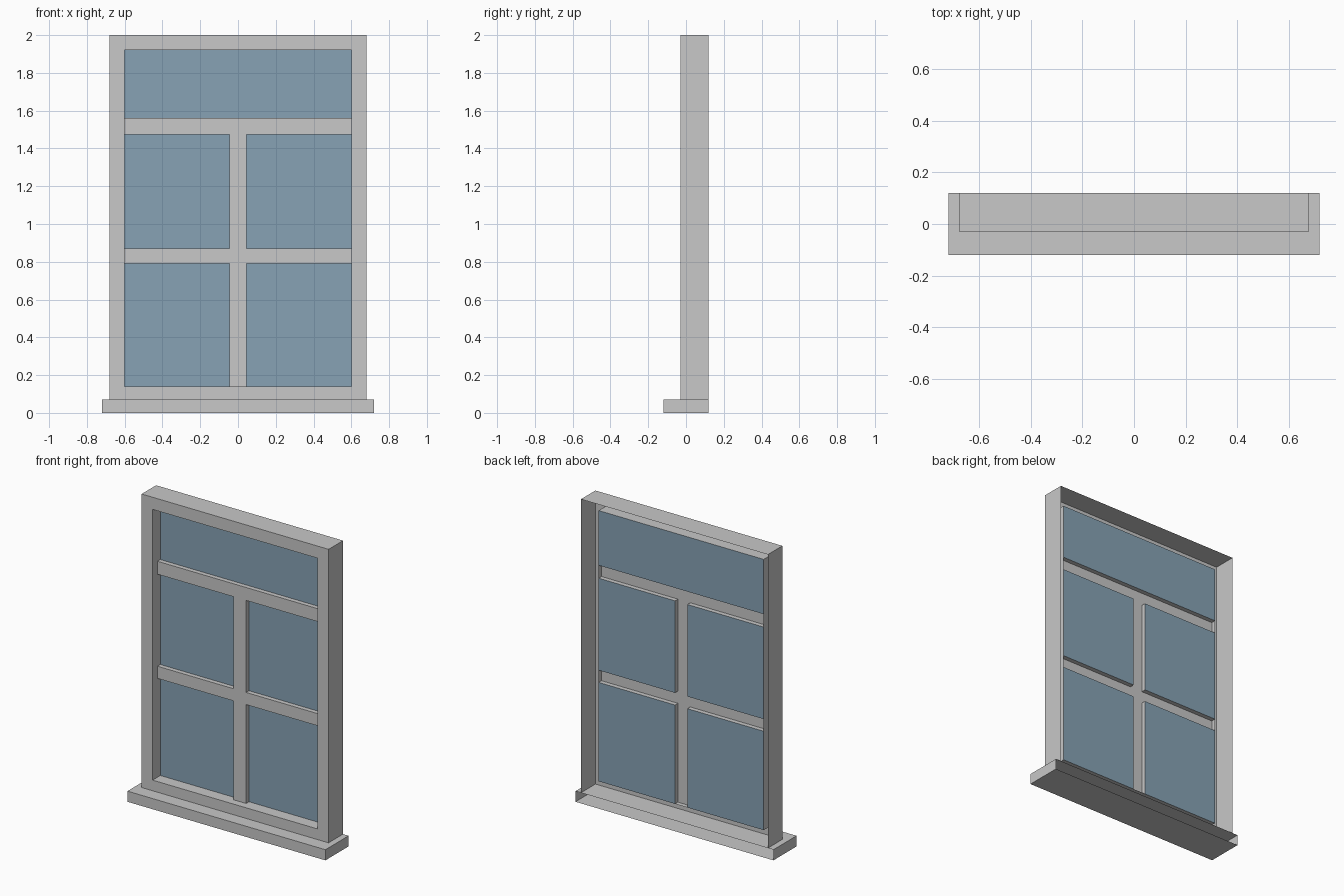
import bpy, bmesh
from mathutils import Vector

if "Cube" in bpy.data.objects:
    bpy.data.objects.remove(bpy.data.objects["Cube"])


def material(name, rgb):
    m = bpy.data.materials.new(name)
    m.diffuse_color = (*rgb, 1)
    m.use_nodes = True
    m.node_tree.nodes["Principled BSDF"].inputs["Base Color"].default_value = m.diffuse_color
    return m


GREY = material("light grey paint", (0.58, 0.58, 0.58))
BLUE = material("blue glass", (0.245, 0.365, 0.46))

FRONT, BACK = -0.03, 0.12      # frame depth
BAR, PANE = 0.02, 0.05         # glazing bar face and glass plane
L, R, B, T = -0.6, 0.6, 0.14, 1.92   # frame opening


def quad(bm, pts, normal):
    """One face, wound so that it faces the given direction."""
    f = bm.faces.new([bm.verts.new(p) for p in pts])
    f.normal_update()
    if f.normal.dot(Vector(normal)) < 0:
        f.normal_flip()


def plate(bm, x0, x1, z0, z1, y):
    quad(bm, [(x0, y, z0), (x1, y, z0), (x1, y, z1), (x0, y, z1)], (0, -1, 0))


def walls(bm, x0, x1, z0, z1, y0, y1, out, sides="lrbt"):
    """Sides of a rectangular tube; out=1 faces outward, -1 inward."""
    for key, (ax, az), (bx, bz), n in (
            ("l", (x0, z0), (x0, z1), (-1, 0, 0)),
            ("r", (x1, z0), (x1, z1), (1, 0, 0)),
            ("b", (x0, z0), (x1, z0), (0, 0, -1)),
            ("t", (x0, z1), (x1, z1), (0, 0, 1))):
        if key in sides:
            quad(bm, [(ax, y0, az), (bx, y0, bz), (bx, y1, bz), (ax, y1, az)],
                 Vector(n) * out)


def finish(bm, name, mat):
    bmesh.ops.remove_doubles(bm, verts=bm.verts, dist=1e-5)
    me = bpy.data.meshes.new(name)
    bm.to_mesh(me)
    bm.free()
    me.materials.append(mat)
    bpy.context.collection.objects.link(bpy.data.objects.new(name, me))


# Sill: box with an open back
bm = bmesh.new()
plate(bm, -0.72, 0.72, 0, 0.07, -0.12)
walls(bm, -0.72, 0.72, 0, 0.07, -0.12, BACK, 1)
finish(bm, "sill", GREY)

# Outer frame: hollow at the back, with a reveal running in to the glass
bm = bmesh.new()
plate(bm, -0.68, L, 0.07, 2.0, FRONT)
plate(bm, R, 0.68, 0.07, 2.0, FRONT)
plate(bm, L, R, 0.07, B, FRONT)
plate(bm, L, R, T, 2.0, FRONT)
walls(bm, -0.68, 0.68, 0.07, 2.0, FRONT, BACK, 1, "lrt")
walls(bm, L, R, B, T, FRONT, PANE, -1)
finish(bm, "outer_frame", GREY)

# Panes between the glazing bars
panes = [(L, R, 1.56, T)]
for z0, z1 in ((B, 0.79), (0.87, 1.475)):
    panes += [(L, -0.045, z0, z1), (0.045, R, z0, z1)]

# Glazing bars: front faces plus the edges running back to each pane
bm = bmesh.new()
plate(bm, L, R, 0.79, 0.87, BAR)
plate(bm, L, R, 1.475, 1.56, BAR)
plate(bm, -0.045, 0.045, B, 0.79, BAR)
plate(bm, -0.045, 0.045, 0.87, 1.475, BAR)
for p in panes:
    inner = "".join(k for k, v, edge in zip("lrbt", p, (L, R, B, T)) if v != edge)
    walls(bm, *p, BAR, PANE, -1, inner)
finish(bm, "glazing_bars", GREY)

# Glass
bm = bmesh.new()
for p in panes:
    plate(bm, *p, PANE)
finish(bm, "glass_panes", BLUE)
